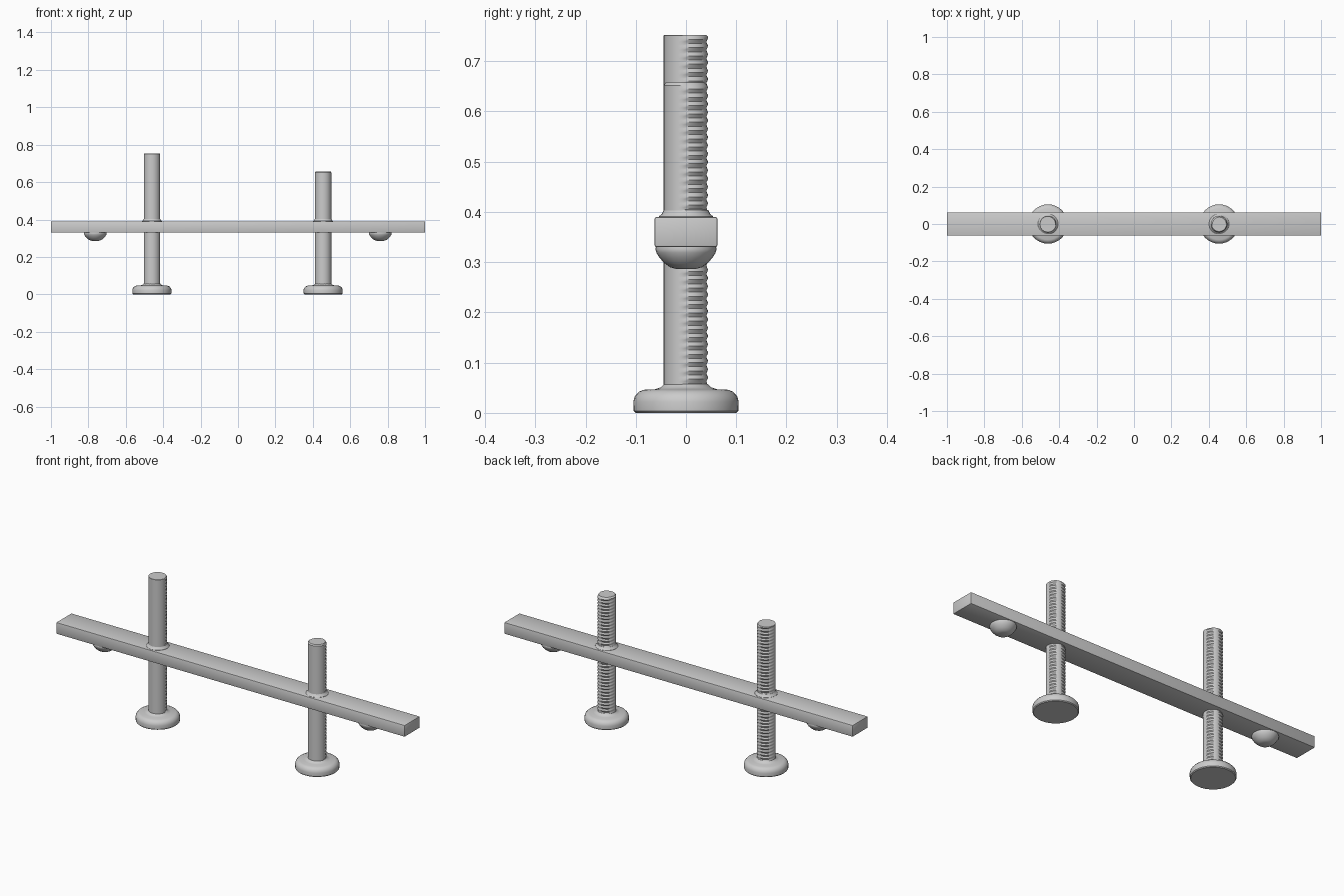
import bpy, bmesh
from math import sin, cos, pi, tau, radians

if "Cube" in bpy.data.objects:
    bpy.data.objects.remove(bpy.data.objects["Cube"])


def finish(name, bm, angle=35):
    bmesh.ops.recalc_face_normals(bm, faces=bm.faces)
    me = bpy.data.meshes.new(name)
    bm.to_mesh(me)
    bm.free()
    ob = bpy.data.objects.new(name, me)
    bpy.context.collection.objects.link(ob)
    bpy.ops.object.select_all(action='DESELECT')
    ob.select_set(True)
    bpy.context.view_layer.objects.active = ob
    bpy.ops.object.shade_smooth_by_angle(angle=radians(angle))
    return ob


def revolve(name, rings, cx, n=32, radius=None):
    """Stack (r, z) rings around a vertical axis; radius(r, z, angle) may vary r."""
    bm = bmesh.new()
    loops = []
    for r, z in rings:
        loop = []
        for i in range(n):
            a = tau * i / n
            q = radius(r, z, a) if radius else r
            loop.append(bm.verts.new((cx + q * cos(a), q * sin(a), z)))
        loops.append(loop)
    for lo, hi in zip(loops, loops[1:]):
        for i in range(n):
            j = (i + 1) % n
            bm.faces.new((lo[i], lo[j], hi[j], hi[i]))
    bm.faces.new(loops[0][::-1])
    bm.faces.new(loops[-1])
    return finish(name, bm)


PITCH = 0.0165


def thread(r, z, a):
    # shallow screw groove on the back half, plain shank at the front
    if sin(a) < -0.15:
        return r
    t = (z / PITCH - a / tau) % 1.0
    return r - 0.0045 * (1 - abs(2 * t - 1))


# crossbar
bm = bmesh.new()
bmesh.ops.create_cube(bm, size=1)
for v in bm.verts:
    v.co = (v.co.x * 2.0, v.co.y * 0.125, v.co.z * 0.06 + 0.36)
bmesh.ops.bevel(bm, geom=bm.edges[:], offset=0.004, segments=2, affect='EDGES', profile=0.5)
finish("crossbar", bm)

# levelling bolts: shank, foot and collar
foot = [(0.100, 0), (0.104, 0.004), (0.105, 0.022), (0.102, 0.033), (0.094, 0.042),
        (0.084, 0.046), (0.062, 0.047), (0.050, 0.051), (0.044, 0.057), (0.038, 0.058)]
collar = [(0.054, 0.385), (0.054, 0.391), (0.048, 0.396), (0.044, 0.404), (0.038, 0.405)]
for side, x, top, chamfer in (("left", -0.46, 0.752, 0.001), ("right", 0.455, 0.658, 0.006)):
    step = PITCH / 4
    count = int((top - chamfer - 0.03) / step)
    rings = [(0.0445, 0.03 + i * step) for i in range(count + 1)]
    rings += [(0.0445, top - chamfer), (0.0445 - chamfer * 0.8, top)]
    revolve(side + "_bolt_shank", rings, x, 36, thread)
    revolve(side + "_bolt_foot", foot, x)
    revolve(side + "_bolt_collar", collar, x)

# rounded pads under the bar ends
pad = [(0.018, 0.286), (0.032, 0.290), (0.044, 0.299), (0.053, 0.309),
       (0.059, 0.319), (0.061, 0.326), (0.059, 0.334)]
for side, x in (("left", -0.763), ("right", 0.761)):
    revolve(side + "_pad", pad, x, 24)
